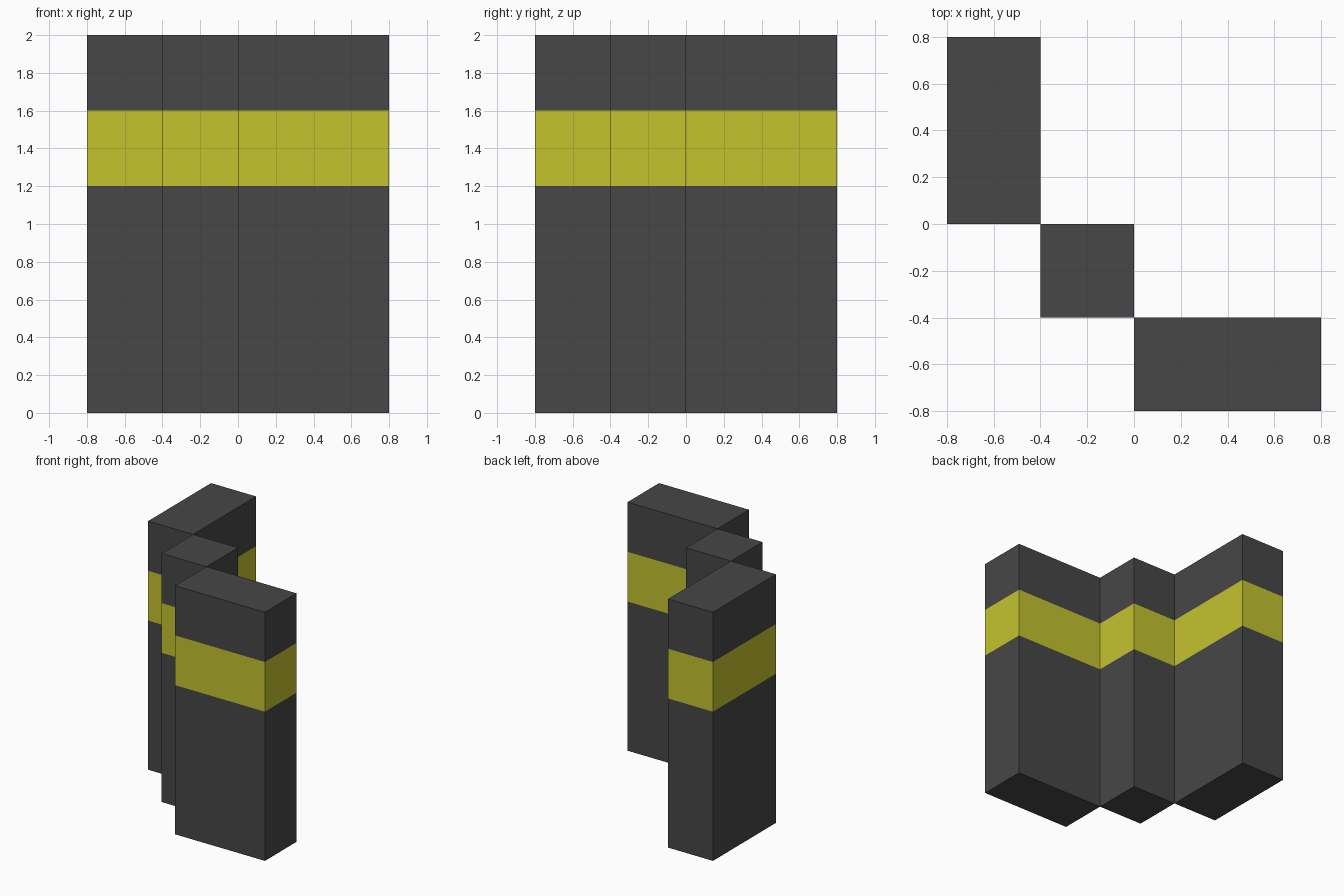
import bpy
import bmesh

cube = bpy.data.objects.get("Cube")
if cube:
    bpy.data.objects.remove(cube, do_unlink=True)


def make_material(name, rgb):
    mat = bpy.data.materials.new(name)
    mat.use_nodes = True
    mat.diffuse_color = (*rgb, 1)
    mat.node_tree.nodes["Principled BSDF"].inputs["Base Color"].default_value = (*rgb, 1)
    return mat


dark_grey = make_material("dark grey", (0.063, 0.063, 0.063))
yellow = make_material("yellow", (0.55, 0.55, 0.028))

HEIGHT = 2.0
BAND_BOTTOM, BAND_TOP = 1.2, 1.6


def make_pillar(name, x0, x1, y0, y1):
    """Box pillar, cut at the band edges and coloured by height."""
    bm = bmesh.new()
    bmesh.ops.create_cube(bm, size=1)
    for v in bm.verts:
        v.co.x = x1 if v.co.x > 0 else x0
        v.co.y = y1 if v.co.y > 0 else y0
        v.co.z = HEIGHT if v.co.z > 0 else 0
    # Cut the sides where the band begins and ends
    for z in (BAND_BOTTOM, BAND_TOP):
        bmesh.ops.bisect_plane(bm, geom=bm.verts[:] + bm.edges[:] + bm.faces[:],
                               plane_co=(0, 0, z), plane_no=(0, 0, 1))
    for f in bm.faces:
        f.material_index = int(BAND_BOTTOM < f.calc_center_median().z < BAND_TOP)
    bmesh.ops.recalc_face_normals(bm, faces=bm.faces[:])
    mesh = bpy.data.meshes.new(name)
    bm.to_mesh(mesh)
    bm.free()
    mesh.materials.append(dark_grey)
    mesh.materials.append(yellow)
    obj = bpy.data.objects.new(name, mesh)
    bpy.context.collection.objects.link(obj)


# Three pillars stepping diagonally, touching along their corners
make_pillar("back_pillar", -0.8, -0.4, 0.0, 0.8)
make_pillar("middle_pillar", -0.4, 0.0, -0.4, 0.0)
make_pillar("front_pillar", 0.0, 0.8, -0.8, -0.4)
